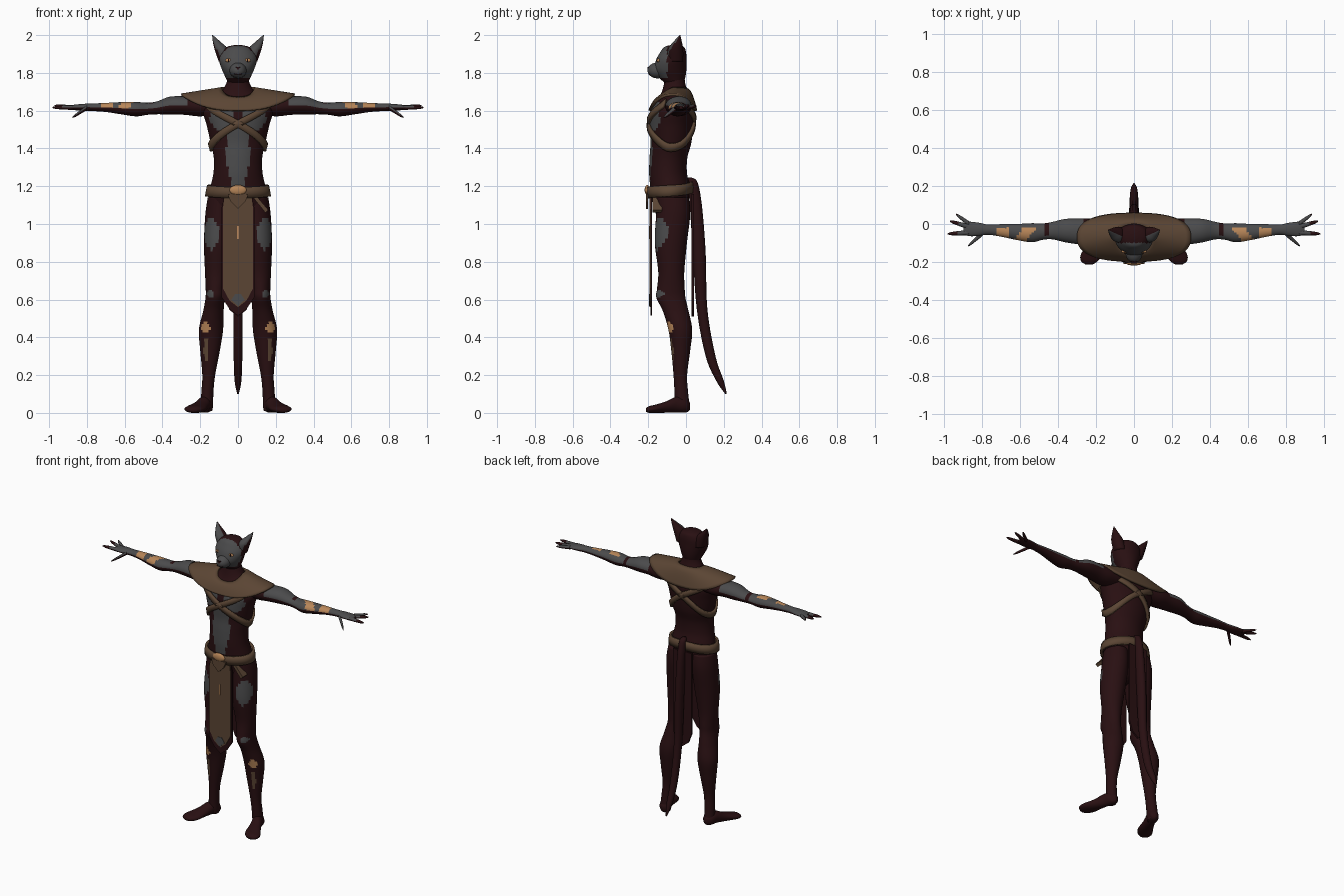
import bpy, bmesh
from math import sin, cos, radians, tau, copysign
from mathutils import Vector

if "Cube" in bpy.data.objects:
    bpy.data.objects.remove(bpy.data.objects["Cube"])


def make_material(name, rgb):
    m = bpy.data.materials.new(name)
    m.use_nodes = True
    m.diffuse_color = (*rgb, 1)
    m.node_tree.nodes["Principled BSDF"].inputs["Base Color"].default_value = (*rgb, 1)
    return m


FUR, GREY, LEATHER, GOLD = range(4)
MATS = [make_material("dark maroon fur", (.022, .005, .006)),
        make_material("charcoal grey", (.07, .07, .072)),
        make_material("brown leather", (.105, .06, .034)),
        make_material("tan gold", (.48, .24, .1))]


def finish(name, bm, rule, smooth=True):
    """Turn a bmesh into an object; rule is a colour or a function of face centre and normal."""
    bmesh.ops.recalc_face_normals(bm, faces=bm.faces[:])
    bm.normal_update()
    for f in bm.faces:
        f.smooth = smooth
        f.material_index = rule(f.calc_center_median(), f.normal) if callable(rule) else rule
    me = bpy.data.meshes.new(name)
    bm.to_mesh(me)
    bm.free()
    for m in MATS:
        me.materials.append(m)
    ob = bpy.data.objects.new(name, me)
    bpy.context.collection.objects.link(ob)
    return ob


def spline(keys, steps):
    """Catmull-Rom interpolation through tuples of numbers."""
    out = []
    for i in range(len(keys) - 1):
        a, b, c, d = (keys[max(0, min(len(keys) - 1, i + k))] for k in (-1, 0, 1, 2))
        for k in range(steps):
            t = k / steps
            out.append(tuple(q + .5 * t * (r - p + t * (2*p - 5*q + 4*r - s + t * (3*(q - r) + s - p)))
                             for p, q, r, s in zip(a, b, c, d)))
    return out + [keys[-1]]


AXES = {"x": (Vector((0, 1, 0)), Vector((0, 0, 1))),
        "y": (Vector((1, 0, 0)), Vector((0, 0, 1))),
        "z": (Vector((1, 0, 0)), Vector((0, 1, 0)))}


def loft(name, rings, axis, rule, sides=24, steps=5, side=1):
    """Skin elliptical rings (x, y, z, radius, radius) set across one axis."""
    bm = bmesh.new()
    u, v = AXES[axis]
    loops = []
    for x, y, z, a, b in spline(rings, steps):
        pts = [Vector((x, y, z)) + u * a * cos(tau * k / sides) + v * b * sin(tau * k / sides)
               for k in range(sides)]
        loops.append([bm.verts.new((p.x * side, p.y, p.z)) for p in pts])
    for p, q in zip(loops, loops[1:]):
        for k in range(sides):
            j = (k + 1) % sides
            bm.faces.new((p[k], p[j], q[j], q[k]))
    bm.faces.new(loops[0])
    bm.faces.new(loops[-1])
    return finish(name, bm, rule)


def blob(name, centre, size, rule):
    bm = bmesh.new()
    bmesh.ops.create_uvsphere(bm, u_segments=24, v_segments=16, radius=1)
    bmesh.ops.scale(bm, vec=size, verts=bm.verts)
    bmesh.ops.translate(bm, vec=centre, verts=bm.verts)
    return finish(name, bm, rule)


def plate(name, outline, y, thick, rule):
    """Upright flat panel from an x, z outline."""
    bm = bmesh.new()
    f = bm.faces.new([bm.verts.new((x, y, z)) for x, z in outline])
    new = bmesh.ops.extrude_face_region(bm, geom=[f])["geom"]
    bmesh.ops.translate(bm, vec=(0, thick, 0), verts=[g for g in new if isinstance(g, bmesh.types.BMVert)])
    return finish(name, bm, rule, False)


def sheet(name, rows, rule, thick):
    """Grid surface with thickness."""
    bm = bmesh.new()
    grid = [[bm.verts.new(p) for p in row] for row in rows]
    for a, b in zip(grid, grid[1:]):
        for k in range(len(a) - 1):
            bm.faces.new((a[k], a[k + 1], b[k + 1], b[k]))
    bmesh.ops.remove_doubles(bm, verts=bm.verts, dist=.0001)
    ob = finish(name, bm, rule)
    mod = ob.modifiers.new("thickness", "SOLIDIFY")
    mod.thickness = thick
    mod.offset = 0
    return ob


# Torso and neck
def torso_rule(c, n):
    x = abs(c.x)
    if n.y < -.2:
        pec = ((x - .085) / .065) ** 2 + ((c.z - 1.57) / .075) ** 2 < 1
        belly = 1.2 < c.z < 1.52 and x < min(.062, .03 + .25 * (c.z - 1.2))
        if pec or belly:
            return GREY
    return FUR


TORSO = [(0, -.07, .96, .10, .06), (0, -.07, 1.04, .15, .085), (0, -.085, 1.14, .155, .1),
         (0, -.085, 1.2, .145, .105), (0, -.095, 1.27, .13, .1), (0, -.093, 1.35, .128, .1),
         (0, -.08, 1.43, .145, .108), (0, -.078, 1.52, .165, .115), (0, -.073, 1.6, .185, .112),
         (0, -.066, 1.66, .15, .082), (0, -.06, 1.7, .09, .068), (0, -.06, 1.75, .06, .055),
         (0, -.06, 1.8, .055, .05)]
loft("torso", TORSO, "z", torso_rule, 48, 7)
TORSO_FINE = spline(TORSO, 12)


def on_torso(angle, z, off):
    r = min(TORSO_FINE, key=lambda q: abs(q[2] - z))
    return ((r[3] + off) * sin(radians(angle)), r[1] - (r[4] + off) * cos(radians(angle)), z)


def band(name, path, half, off, rule=LEATHER):
    """Strap following the torso along (angle, height) points."""
    pts = spline(path, 8)
    sheet(name, [[on_torso(a, z + d * half, off) for a, z in pts] for d in (-1, 0, 1)], rule, .014)


# Crossed chest straps, belt and shoulder mantle
for s, side in ((1, "left"), (-1, "right")):
    band(side + "_chest_strap", [(a * s, z) for a, z in (
        (65, 1.64), (0, 1.53), (-62, 1.43), (-95, 1.405), (-130, 1.435), (-180, 1.54), (-240, 1.64))], .021, .008)
band("belt", [(0, 1.165), (60, 1.172), (120, 1.18), (180, 1.195), (240, 1.18), (300, 1.172), (360, 1.165)],
     .029, .013)
rows = []
for i in range(9):
    t = i / 8
    row = []
    for k in range(65):
        a = tau * k / 64
        c, w = cos(a), sin(a)
        rx, ry = .085 + .215 * t, .068 + .055 * t ** .5
        top, rim = 1.718 - .05 * max(c, 0), 1.684 - .085 * c * c
        row.append((rx * copysign(abs(w) ** .8, w), -.07 - ry * copysign(abs(c) ** .8, c),
                    top + (rim - top) * t))
    rows.append(row)
sheet("shoulder_mantle", rows, LEATHER, .014)

# Buckle, hanging thong and loincloth panels
blob("belt_buckle", (0, -.205, 1.18), (.045, .014, .027), GOLD)
plate("buckle_flap", [(-.055, 1.16), (.055, 1.16), (.04, 1.12), (0, 1.08), (-.04, 1.12)], -.212, .012, LEATHER)
plate("hanging_thong", [(.08, 1.14), (.105, 1.14), (.16, 1.075), (.145, 1.06)], -.178, .05, LEATHER)


def panel(w, low):
    return [(-.07, 1.16), (.07, 1.16), (w, 1.08), (w, low + .1), (.045, low + .035), (0, low),
            (-.045, low + .035), (-w, low + .1), (-w, 1.08)]


plate("front_cloth_border", panel(.088, .515), -.188, .009, FUR)
plate("front_cloth", panel(.08, .56), -.194, .006, LEATHER)
plate("front_cloth_tip", [(-.035, .6), (-.015, .63), (.015, .63), (.035, .6), (0, .565)], -.197, .004, GREY)
plate("front_cloth_slit", [(-.004, .92), (.004, .92), (.004, .99), (-.004, .99)], -.197, .004, GOLD)
plate("back_cloth", panel(.07, .51), .03, .012, FUR)

# Tail
loft("tail", [(0, .02, 1.245, .012, .012), (0, .035, 1.22, .022, .026), (0, .052, 1.1, .025, .032),
              (0, .07, .85, .026, .034), (0, .085, .55, .025, .028), (0, .13, .3, .023, .026),
              (0, .18, .17, .018, .02), (0, .212, .1, .004, .004)], "z", FUR, 16)


# Head: skull, muzzle, nose, eyes and ears
def face_rule(c, n):
    return GREY if c.y < -.1 and n.y < .1 and c.z > 1.77 else FUR


loft("head", [(0, -.06, 1.74, .05, .045), (0, -.075, 1.78, .068, .072), (0, -.083, 1.82, .086, .085),
              (0, -.078, 1.87, .1, .08), (0, -.068, 1.91, .088, .068), (0, -.063, 1.937, .06, .052),
              (0, -.062, 1.947, .02, .02)], "z", face_rule, 40, 6)
blob("muzzle", (0, -.15, 1.813), (.045, .054, .042), GREY)
plate("nose", [(-.014, 1.832), (.014, 1.832), (0, 1.815)], -.205, .012, FUR)
plate("mouth", [(-.022, 1.797), (.022, 1.797), (.018, 1.792), (-.018, 1.792)], -.198, .01, FUR)

for s, side in ((1, "left"), (-1, "right")):
    eye = blob(side + "_eye", (.05 * s, -.145, 1.866), (.017, .009, .01), GOLD)
    blob(side + "_pupil", (.05 * s, -.152, 1.866), (.004, .004, .008), FUR)
    loft(side + "_ear", [(.068, -.055, 1.86, .034, .04), (.088, -.055, 1.925, .036, .04),
                         (.113, -.044, 1.965, .02, .022), (.135, -.032, 2.0, .002, .002)], "z",
         lambda c, n: GREY if n.y < -.25 and abs(c.x) < .07 + .5 * (c.z - 1.84) else FUR, 20, 6, s)

    # Arm with grey upper side and gold forearm markings
    def arm_rule(c, n):
        x = abs(c.x)
        if n.z < .05 or (.445 < x < .475 and c.y > -.06) or x < .27:
            return FUR
        if abs(x - .565 + .8 * (c.y + .04)) < .035 and c.y < -.02 or .655 < x < .73 and c.y < -.02:
            return GOLD
        return GREY

    loft(side + "_arm", [
        (.1, -.04, 1.625, .06, .045), (.2, -.04, 1.622, .07, .052), (.28, -.04, 1.627, .068, .049),
        (.36, -.035, 1.627, .062, .047), (.43, -.035, 1.615, .046, .034), (.48, -.04, 1.61, .043, .032),
        (.54, -.046, 1.608, .05, .038), (.62, -.042, 1.613, .042, .032), (.7, -.034, 1.617, .033, .024),
        (.77, -.03, 1.618, .027, .02), (.82, -.028, 1.618, .035, .018), (.87, -.026, 1.617, .038, .014),
        (.9, -.025, 1.616, .028, .009)], "x", arm_rule, 32, 6, s)

    # Fingers and thumb
    for finger, y0, tip in (("outer", .0, (.94, .052, 1.625)), ("middle", -.015, (.972, .015, 1.627)),
                            ("inner", -.045, (.983, -.052, 1.617)), ("thumb", -.05, (.875, -.115, 1.565))):
        a = Vector((.8 if finger == "thumb" else .87, y0, 1.616))
        b = Vector(tip)
        loft(side + "_" + finger + "_finger", [(*a.lerp(b, t), r, r * .9) for t, r in (
            (0, .014), (.4, .012), (.8, .009), (1, .003))], "x",
            lambda c, n: GREY if n.z > .2 and abs(c.x) < .93 else FUR, 12, 3, s)

    # Leg with patches on thigh, knee and shin
    def leg_rule(c, n):
        x = abs(c.x)

        def spot(px, pz, rx, rz):
            return n.y < -.1 and ((x - px) / rx) ** 2 + ((c.z - pz) / rz) ** 2 < 1
        if spot(.14, .95, .038, .085) or spot(.147, .63, .018, .022):
            return GREY
        if spot(.17, .45, .022, .03):
            return GOLD
        return LEATHER if spot(.168, .34, .014, .06) else FUR

    loft(side + "_leg", [
        (.09, -.07, 1.14, .07, .085), (.095, -.068, 1.05, .078, .09), (.103, -.08, .9, .077, .085),
        (.113, -.078, .75, .062, .069), (.118, -.08, .66, .053, .073), (.121, -.08, .61, .051, .077),
        (.13, -.055, .54, .054, .068), (.143, -.03, .44, .064, .063), (.148, -.028, .33, .052, .05),
        (.155, -.03, .2, .034, .036), (.162, -.025, .11, .032, .036), (.165, -.02, .04, .033, .038),
        (.165, -.02, .01, .028, .034)], "z", leg_rule, 32, 7, s)

    # Foot
    loft(side + "_foot", [
        (.163, .022, .035, .01, .018), (.165, 0, .039, .034, .037), (.18, -.05, .044, .036, .042),
        (.2, -.1, .032, .042, .031), (.225, -.16, .022, .055, .022), (.235, -.195, .018, .045, .018),
        (.237, -.213, .015, .02, .009)], "y", FUR, 24, 5, s)
